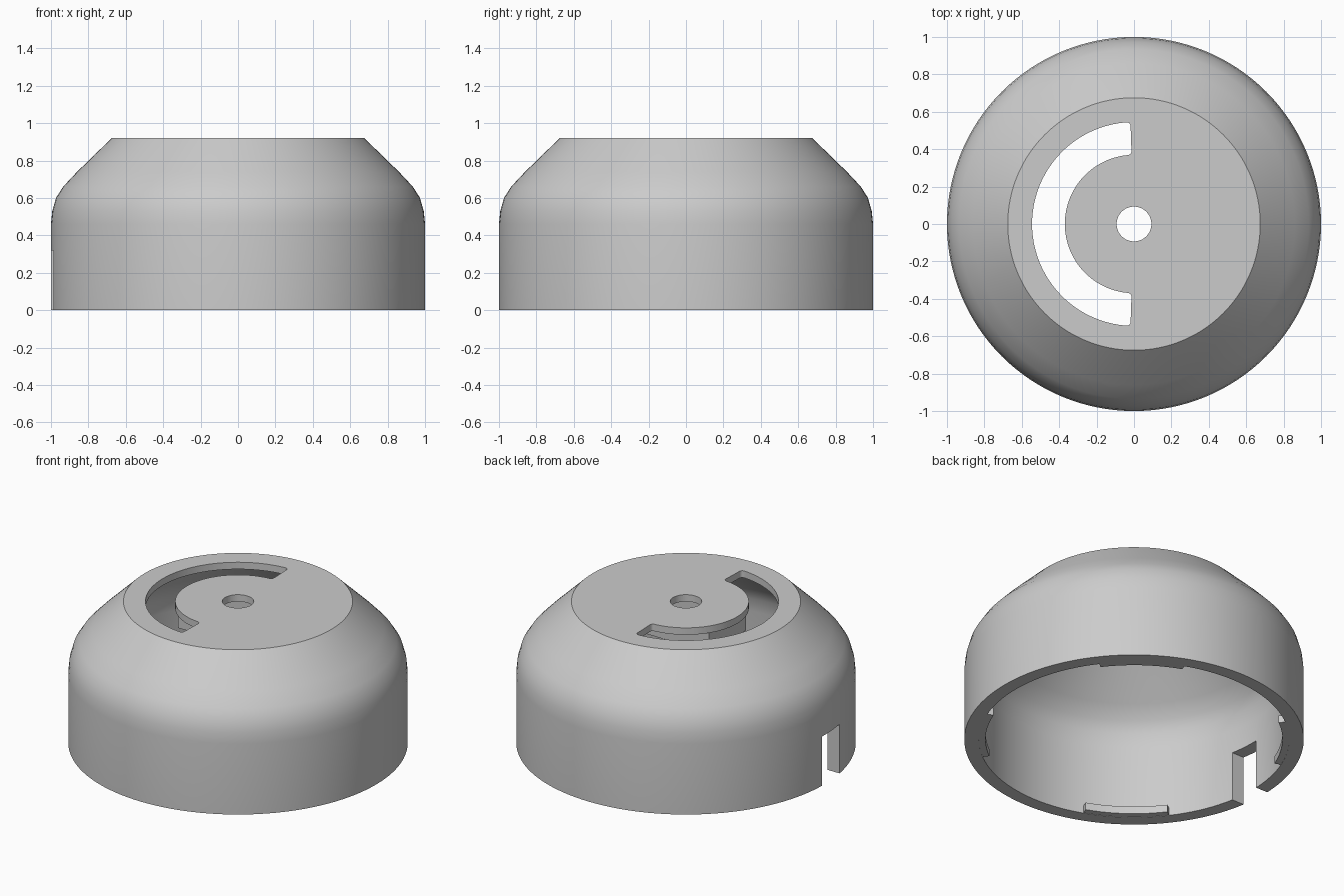
import bpy, bmesh
from math import cos, sin, radians, pi

cube = bpy.data.objects.get("Cube")
if cube:
    bpy.data.objects.remove(cube, do_unlink=True)

grey = bpy.data.materials.new("plain_grey")
grey.use_nodes = True
colour = (0.6, 0.6, 0.6, 1)
grey.diffuse_color = colour
grey.node_tree.nodes["Principled BSDF"].inputs["Base Color"].default_value = colour


def finish(name, bm):
    bmesh.ops.recalc_face_normals(bm, faces=bm.faces[:])
    mesh = bpy.data.meshes.new(name)
    bm.to_mesh(mesh)
    bm.free()
    mesh.materials.append(grey)
    obj = bpy.data.objects.new(name, mesh)
    bpy.context.collection.objects.link(obj)
    return obj


def lathe(name, profile, steps=128):
    bm = bmesh.new()
    verts = [bm.verts.new((r, 0, z)) for r, z in profile]
    edges = [bm.edges.new(pair) for pair in zip(verts, verts[1:])]
    bmesh.ops.spin(bm, geom=verts + edges, cent=(0, 0, 0), axis=(0, 0, 1),
                   angle=2 * pi, steps=steps, use_merge=True)
    bmesh.ops.remove_doubles(bm, verts=bm.verts[:], dist=0.0005)
    return finish(name, bm)


def prism(name, outline, z0, z1, corners=(), radius=0):
    """Extrude an outline upward; round the vertical edges at the given corners."""
    bm = bmesh.new()
    base = [bm.verts.new((x, y, z0)) for x, y in outline]
    face = bm.faces.new(base)
    new = bmesh.ops.extrude_face_region(bm, geom=[face])["geom"]
    bmesh.ops.translate(bm, vec=(0, 0, z1 - z0),
                        verts=[v for v in new if isinstance(v, bmesh.types.BMVert)])
    if corners:
        picked = [e for i in corners for e in base[i].link_edges
                  if abs(e.verts[0].co.z - e.verts[1].co.z) > 0.001]
        bmesh.ops.bevel(bm, geom=picked, offset=radius, segments=4,
                        profile=0.5, affect='EDGES')
    return finish(name, bm)


def arc(r0, r1, a0, a1, n):
    angles = [radians(a0 + (a1 - a0) * i / n) for i in range(n + 1)]
    return ([(r1 * cos(a), r1 * sin(a)) for a in angles]
            + [(r0 * cos(a), r0 * sin(a)) for a in reversed(angles)])


def box(x0, x1, y0, y1):
    return [(x0, y0), (x1, y0), (x1, y1), (x0, y1)]


def cut(obj, cutters):
    for cutter in cutters:
        mod = obj.modifiers.new("cut", 'BOOLEAN')
        mod.operation, mod.solver, mod.object = 'DIFFERENCE', 'EXACT', cutter
    bpy.context.view_layer.update()
    result = bpy.data.meshes.new_from_object(
        obj.evaluated_get(bpy.context.evaluated_depsgraph_get()))
    obj.modifiers.clear()
    obj.data = result
    for cutter in cutters:
        bpy.data.objects.remove(cutter, do_unlink=True)


# Hollow domed shell
outer = [(1, 0), (1, .46), (.993, .53), (.973, .6), (.935, .66), (.86, .74),
         (.675, .92), (0, .92)]
inner = [(0, .875), (.63, .875), (.8, .705), (.87, .63), (.9, .56), (.915, .47), (.915, 0)]
shell = lathe("domed_shell", outer + inner + outer[:1])

# Curved slot, centre hole and side notch
n = 48
slot = prism("slot_cutter", arc(.37, .545, 92, 268, n), .8, 1,
             (0, n, n + 1, 2 * n + 1), .02)
hole = prism("hole_cutter", [(.093 * cos(2 * pi * i / 48), .093 * sin(2 * pi * i / 48))
                             for i in range(48)], .8, 1)
notch = prism("notch_cutter", box(-1.2, -.7, -.17, .03), -.2, .32)
cut(shell, [slot, hole, notch])

# Open rectangular socket under the top plate
socket = prism("inner_socket", box(-.3, .3, -.19, .19), .74, .885)
cut(socket, [prism("socket_cutter", box(-.25, .25, -.15, .15), .6, 1)])

# Four snap tabs inside the lower rim
tabs = [prism("snap_tab_%d" % (i + 1), arc(.875, .93, a - 16, a + 16, 10), .002, .05)
        for i, a in enumerate(range(53, 360, 90))]

for obj in [shell, socket] + tabs:
    bpy.ops.object.select_all(action='DESELECT')
    obj.select_set(True)
    bpy.context.view_layer.objects.active = obj
    bpy.ops.object.shade_smooth_by_angle(angle=radians(30))
